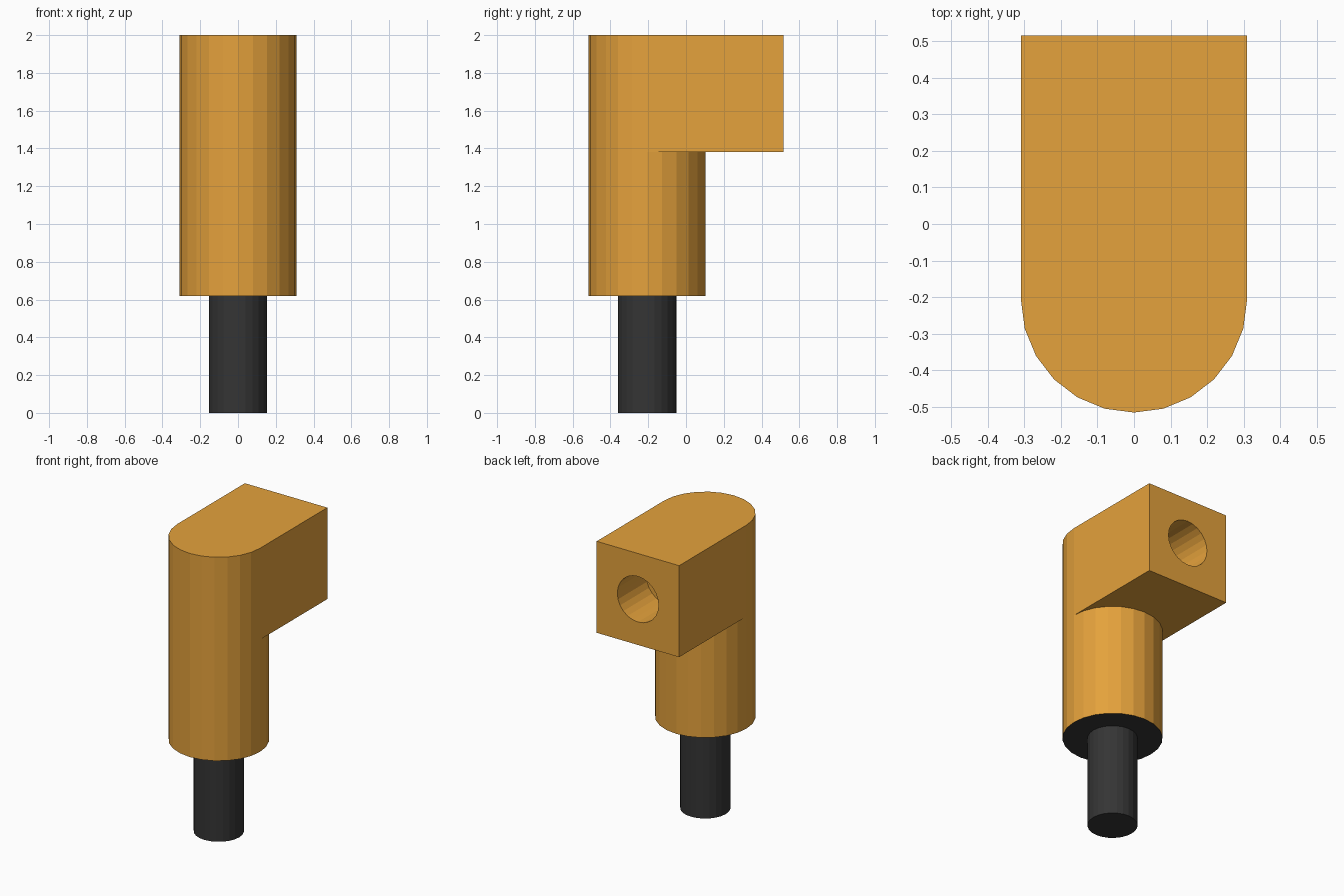
import bpy, bmesh
from math import sin, cos, pi

if "Cube" in bpy.data.objects:
    bpy.data.objects.remove(bpy.data.objects["Cube"])

R, CY, SIDES = 0.309, -0.206, 24      # body radius, post axis, facets
Z_SLEEVE, Z_HEAD, Z_TOP = 0.62, 1.38, 2.0
BACK = 0.515


def material(name, rgb):
    m = bpy.data.materials.new(name)
    m.diffuse_color = (*rgb, 1)
    m.use_nodes = True
    m.node_tree.nodes["Principled BSDF"].inputs["Base Color"].default_value = m.diffuse_color
    return m


orange = material("orange", (0.78, 0.36, 0.045))
dark = material("dark", (0.035, 0.035, 0.035))


def arc(r, start, end, steps, cy=CY):
    return [(r * cos(start + (end - start) * i / steps),
             cy + r * sin(start + (end - start) * i / steps)) for i in range(steps + 1)]


def prism(name, outline, z0, z1, mats, top=True):
    """Extrude a flat outline from z0 to z1; the last material goes on the bottom."""
    bm = bmesh.new()
    low = [bm.verts.new((x, y, z0)) for x, y in outline]
    high = [bm.verts.new((x, y, z1)) for x, y in outline]
    n = len(outline)
    for i in range(n):
        j = (i + 1) % n
        bm.faces.new((low[i], low[j], high[j], high[i]))
    bm.faces.new(low[::-1]).material_index = len(mats) - 1
    if top:
        bm.faces.new(high)
    mesh = bpy.data.meshes.new(name)
    bm.to_mesh(mesh)
    bm.free()
    for m in mats:
        mesh.materials.append(m)
    ob = bpy.data.objects.new(name, mesh)
    bpy.context.collection.objects.link(ob)
    return ob


# Pin at the bottom
prism("pin", arc(R / 2, 0, 2 * pi, SIDES)[:-1], 0, Z_SLEEVE + 0.01, [dark])

# Round sleeve with a dark underside; its open top meets the head
prism("sleeve", arc(R, 0, 2 * pi, SIDES)[:-1], Z_SLEEVE, Z_HEAD, [orange, dark], top=False)

# Head: half-round front, square back
head = prism("head", arc(R, pi, 2 * pi, SIDES // 2) + [(R, BACK), (-R, BACK)],
             Z_HEAD, Z_TOP, [orange])

# Blind hole in the back of the head
depth = 0.31
cutter = prism("hole_cutter", arc(R / 2, 0, 2 * pi, SIDES, 0)[:-1], -depth, 0.2, [orange])
cutter.rotation_euler = (-pi / 2, 0, 0)
cutter.location = (0, BACK, (Z_HEAD + Z_TOP) / 2)
cutter.hide_render = True

hole = head.modifiers.new("hole", 'BOOLEAN')
hole.operation = 'DIFFERENCE'
hole.solver = 'EXACT'
hole.object = cutter
bpy.context.view_layer.objects.active = head
bpy.context.view_layer.update()
bpy.ops.object.modifier_apply(modifier="hole")
bpy.data.objects.remove(cutter)
